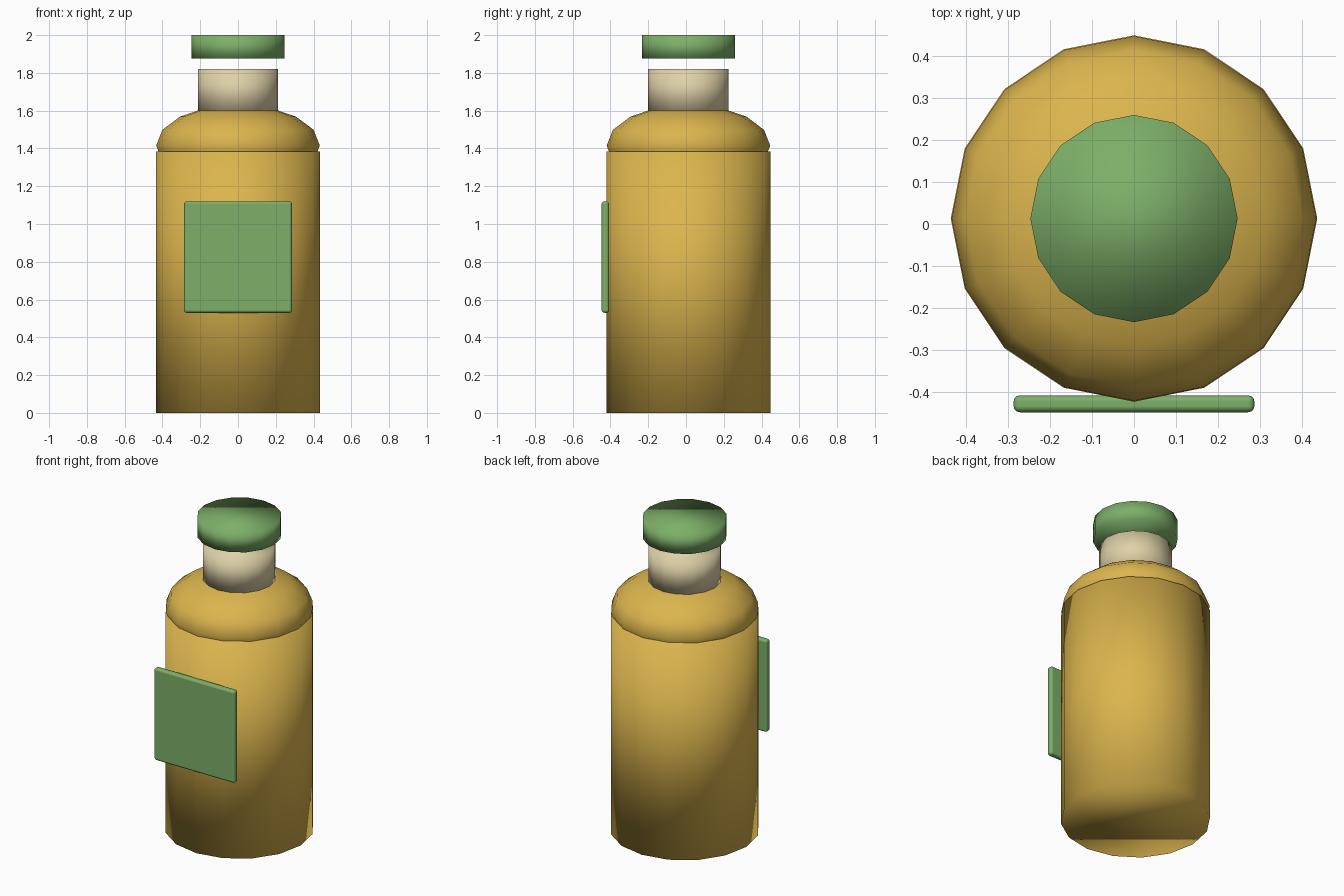
import bpy

default_cube = bpy.data.objects.get("Cube")
if default_cube:
    bpy.data.objects.remove(default_cube, do_unlink=True)

SIDES = 16
AXIS_Y = 0.013  # the bottle sits slightly behind centre because of the label


def material(name, rgb):
    mat = bpy.data.materials.new(name)
    mat.use_nodes = True
    colour = (*rgb, 1)
    mat.diffuse_color = colour
    mat.node_tree.nodes["Principled BSDF"].inputs["Base Color"].default_value = colour
    return mat


amber = material("amber_yellow", (0.71, 0.46, 0.075))
cream = material("cream", (0.73, 0.64, 0.39))
green = material("leaf_green", (0.205, 0.43, 0.14))


def finish(name, mat):
    obj = bpy.context.object
    obj.name = name
    obj.data.materials.append(mat)
    bpy.ops.object.shade_smooth()
    return obj


def cylinder(name, radius, bottom, top, mat):
    bpy.ops.mesh.primitive_cylinder_add(
        vertices=SIDES, radius=radius, depth=top - bottom,
        location=(0, AXIS_Y, (bottom + top) / 2))
    return finish(name, mat)


# Bottle body, neck and floating cap
cylinder("body", 0.435, 0, 1.385, amber)
cylinder("neck", 0.213, 1.59, 1.82, cream)
cylinder("cap", 0.246, 1.875, 2, green)

# Shoulder: flattened sphere resting in the top of the body
bpy.ops.mesh.primitive_uv_sphere_add(
    segments=SIDES, ring_count=8, radius=1, location=(0, AXIS_Y, 1.415))
bpy.context.object.scale = (0.433, 0.433, 0.218)
bpy.ops.object.transform_apply(location=False, rotation=False, scale=True)
finish("shoulder", amber)

# Label: thin plate with rounded edges on the front
bpy.ops.mesh.primitive_cube_add(size=1, location=(0, -0.427, 0.825))
bpy.context.object.scale = (0.572, 0.04, 0.59)
bpy.ops.object.transform_apply(location=False, rotation=False, scale=True)
label = finish("label", green)
bevel = label.modifiers.new("rounded_edges", "BEVEL")
bevel.width = 0.015
bevel.segments = 3
bevel.harden_normals = True
